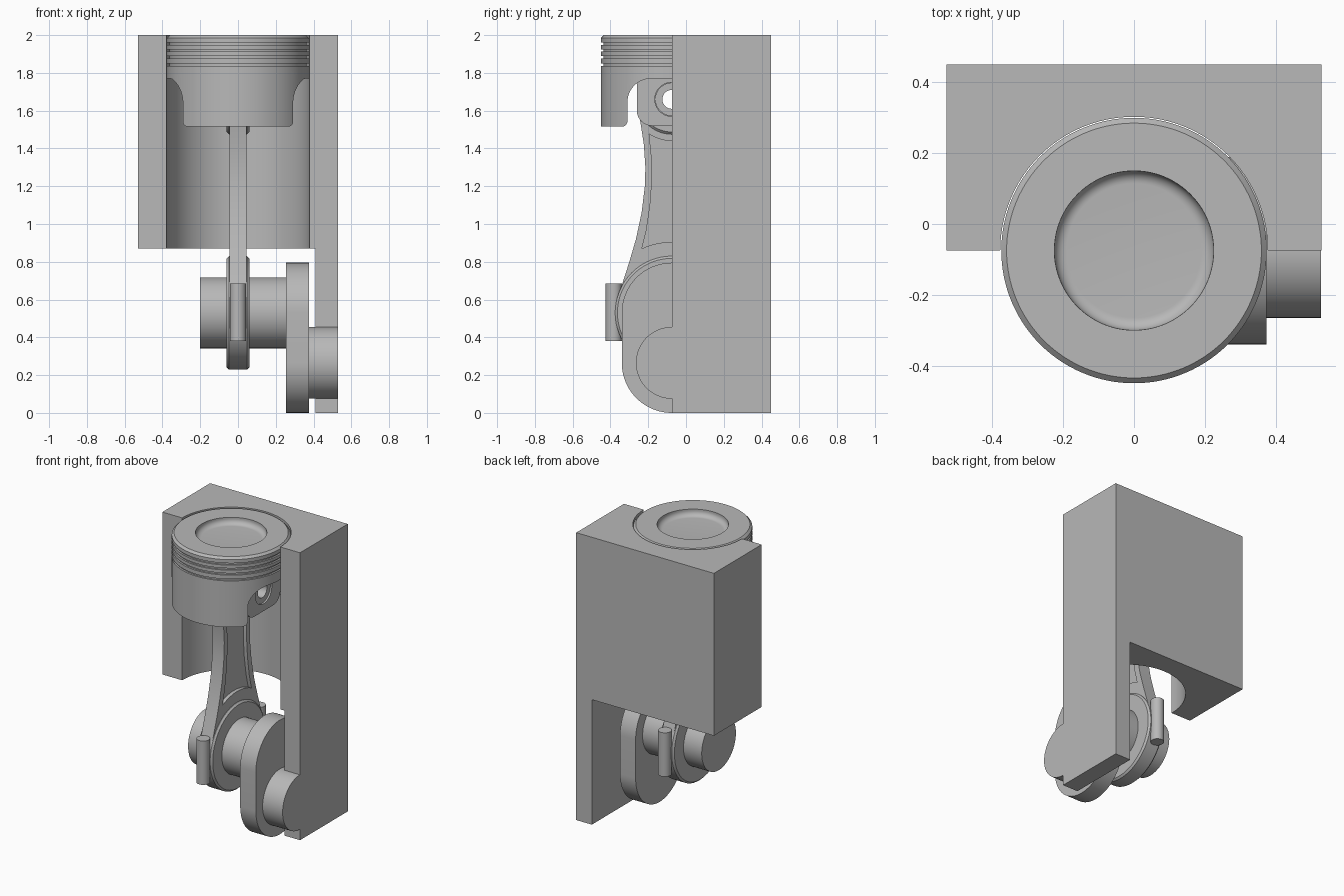
import bpy, bmesh, math
from mathutils import Matrix, Vector

cube = bpy.data.objects.get("Cube")
if cube:
    bpy.data.objects.remove(cube, do_unlink=True)

YC = -0.075          # cutaway plane and cylinder axis
PIN_Z, CRANK_Z, MAIN_Z = 1.66, 0.53, 0.265

grey = bpy.data.materials.new("machined grey")
grey.use_nodes = True
GREY = (0.48, 0.48, 0.48, 1)
grey.diffuse_color = GREY
grey.node_tree.nodes["Principled BSDF"].inputs["Base Color"].default_value = GREY


def finish(name, bm):
    bmesh.ops.recalc_face_normals(bm, faces=bm.faces)
    mesh = bpy.data.meshes.new(name)
    bm.to_mesh(mesh)
    bm.free()
    mesh.materials.append(grey)
    ob = bpy.data.objects.new(name, mesh)
    bpy.context.collection.objects.link(ob)
    return ob


def prism(name, pts, a, b, axis="X"):
    """Extrude a closed outline: (y, z) along x, or (x, z) along y."""
    bm = bmesh.new()
    place = (lambda p: (a, p[0], p[1])) if axis == "X" else (lambda p: (p[0], a, p[1]))
    face = bm.faces.new([bm.verts.new(place(p)) for p in pts])
    new = bmesh.ops.extrude_face_region(bm, geom=[face])["geom"]
    shift = Vector((b - a, 0, 0) if axis == "X" else (0, b - a, 0))
    bmesh.ops.translate(bm, vec=shift, verts=[v for v in new if isinstance(v, bmesh.types.BMVert)])
    return finish(name, bm)


def lathe(name, profile, origin, along_x=False, steps=96):
    """Spin an (r, height) profile about z, or about x."""
    bm = bmesh.new()
    vs = [bm.verts.new((r, 0, h)) for r, h in profile]
    es = [bm.edges.new(pair) for pair in zip(vs, vs[1:])]
    bmesh.ops.spin(bm, geom=vs + es, cent=(0, 0, 0), axis=(0, 0, 1),
                   angle=math.tau, steps=steps, use_duplicate=False)
    bmesh.ops.remove_doubles(bm, verts=bm.verts, dist=1e-5)
    if along_x:
        bm.transform(Matrix.Rotation(math.pi / 2, 4, "Y"))
    bm.transform(Matrix.Translation(origin))
    return finish(name, bm)


def rod_x(name, x0, x1, y, z, r, bevel=0.0):
    c = bevel
    prof = [(0, x0), (r - c, x0), (r, x0 + c), (r, x1 - c), (r - c, x1), (0, x1)]
    return lathe(name, prof, (0, y, z), True)


def arc(cy, cz, r, a0, a1, n=16):
    angles = [math.radians(a0 + (a1 - a0) * i / n) for i in range(n + 1)]
    return [(cy + r * math.cos(t), cz + r * math.sin(t)) for t in angles]


def mirrored(half):
    """Complete an outline given as (offset from axis, z) on one side."""
    return [(YC + d, z) for d, z in half] + [(YC - d, z) for d, z in reversed(half)]


def cut(ob, cutter):
    mod = ob.modifiers.new("cut", "BOOLEAN")
    mod.operation, mod.object, mod.solver = "DIFFERENCE", cutter, "EXACT"
    bpy.context.view_layer.objects.active = ob
    bpy.ops.object.modifier_apply(modifier=mod.name)
    bpy.data.objects.remove(cutter, do_unlink=True)


# Cylinder block: L-shaped half section with a half bore
block = prism("cylinder_block", [(-0.53, 2), (0.53, 2), (0.53, 0), (0.41, 0),
                                 (0.41, 0.87), (-0.53, 0.87)], YC, 0.45, "Y")
cut(block, lathe("bore", [(0, 0.8), (0.378, 0.8), (0.378, 2.1), (0, 2.1)], (0, YC, 0)))

# Piston: dished crown, ring grooves, hollow skirt
R = 0.375
profile = [(0, 1.955), (0.19, 1.955)]
profile += arc(0.19, 1.99, 0.035, -90, 0, 8) + [(0.225, 2), (0.36, 2), (R, 1.985)]
for top in (1.96, 1.925, 1.89, 1.85):
    profile += [(R, top), (R - 0.012, top), (R - 0.012, top - 0.013), (R, top - 0.013)]
profile += [(R, 1.515), (0.33, 1.515), (0.33, 1.77), (0.3, 1.8), (0, 1.8)]
piston = lathe("piston", profile, (0, YC, 0), steps=128)
window = [(0.265, 1.4), (0.265, 1.515)] + arc(0.265, 1.545, 0.03, 270, 180, 6)
window += arc(0.11, 1.645, 0.125, 0, 90)
cut(piston, prism("skirt_window", mirrored(window), -0.6, 0.6))

# Pin bosses under the crown
boss = [(0.185, 1.82)] + arc(0.105, 1.6, 0.08, 0, -90, 10)
bosses = []
for side, x0, x1 in (("right", -0.25, -0.08), ("left", 0.08, 0.25)):
    ob = prism(side + "_pin_boss", mirrored(boss), x0, x1)
    cut(ob, rod_x("boss_hole", x0 - 0.1, x1 + 0.1, YC, PIN_Z, 0.09))
    bosses.append(ob)

# Hollow wrist pin
pin = lathe("wrist_pin", [(0.05, -0.24), (0.088, -0.24), (0.088, 0.24), (0.05, 0.24), (0.05, -0.24)],
            (0, YC, PIN_Z), True)

# Connecting rod: waisted I-beam, two eyes and cap bolts
beam = [(0.27, 0.66), (0.225, 0.8), (0.19, 0.92), (0.16, 1.06), (0.143, 1.2),
        (0.14, 1.3), (0.148, 1.42), (0.165, 1.53), (0.18, 1.62)]
shank = prism("rod_shank", mirrored(beam), -0.045, 0.045)
recess = arc(0, CRANK_Z, 0.375, 90, 65, 8)[1:]
recess += [(0.134, 0.97), (0.115, 1.1), (0.106, 1.22), (0.106, 1.34)]
recess += arc(0, PIN_Z, 0.22, -57, -90, 8)[:-1]
for x0, x1 in ((-0.1, -0.02), (0.02, 0.1)):
    cut(shank, prism("web_recess", mirrored(recess), x0, x1))
small_end = rod_x("rod_small_end", -0.06, 0.06, YC, PIN_Z, 0.185, 0.012)
big_end = rod_x("rod_big_end", -0.06, 0.06, YC, CRANK_Z, 0.3, 0.012)
for ob, r in ((shank, 0.08), (small_end, 0.08)):
    cut(ob, rod_x("eye", -0.2, 0.2, YC, PIN_Z, r))
for side, d in (("front", -0.307), ("back", 0.307)):
    lathe(side + "_cap_bolt", [(0, 0.38), (0.043, 0.38), (0.043, 0.685), (0, 0.685)],
          (0, YC + d, 0), steps=48)

# Crankshaft: crank pin, web and main journal
rod_x("crank_pin", -0.2, 0.26, YC, CRANK_Z, 0.188)
web = arc(YC, CRANK_Z, 0.265, 0, 180, 40) + arc(YC, MAIN_Z, 0.265, 180, 360, 40)
prism("crank_web", web, 0.255, 0.375)
rod_x("main_journal", 0.37, 0.529, YC, MAIN_Z, 0.19)

# Smooth shading with crisp edges
bpy.ops.object.select_all(action="DESELECT")
for ob in bpy.context.collection.objects:
    if ob.type == "MESH" and grey.name in ob.data.materials:
        ob.select_set(True)
        bpy.context.view_layer.objects.active = ob
bpy.ops.object.shade_smooth_by_angle(angle=math.radians(30))
